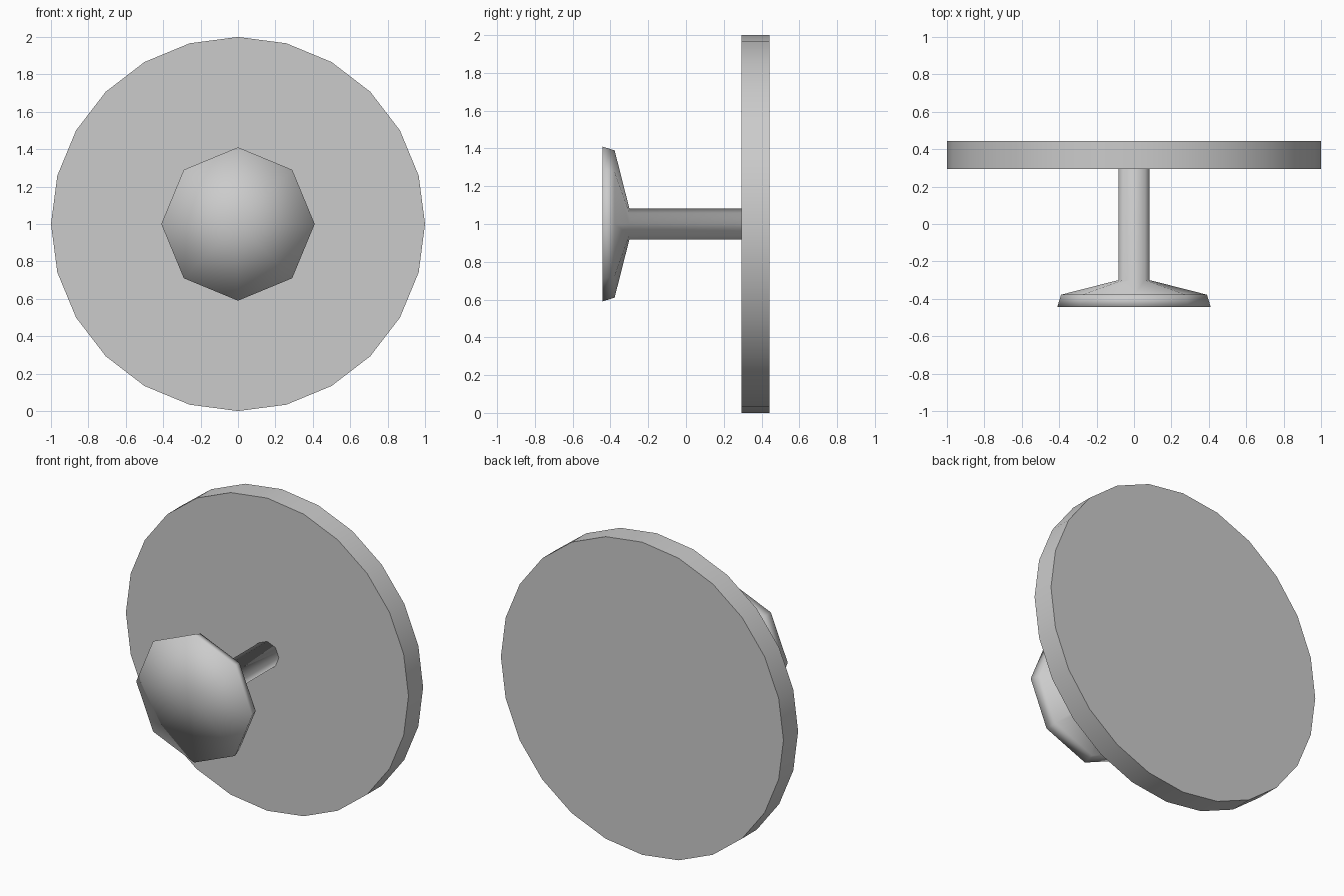
import bpy, bmesh, math

if "Cube" in bpy.data.objects:
    bpy.data.objects.remove(bpy.data.objects["Cube"])


def lathe(name, profile, sides):
    """Revolve (radius, y) points around the y axis at z = 1; radius 0 makes a pole."""
    bm = bmesh.new()
    rings = []
    for r, y in profile:
        n = sides if r > 0 else 1
        rings.append([bm.verts.new((r * math.sin(2 * math.pi * i / sides), y,
                                    1 + r * math.cos(2 * math.pi * i / sides)))
                      for i in range(n)])
    for a, b in zip(rings, rings[1:]):
        for i in range(sides):
            j = (i + 1) % sides
            if len(a) == 1:
                bm.faces.new((a[0], b[i], b[j]))
            else:
                bm.faces.new((a[i], b[i], b[j], a[j]))
    # close any open end with a flat cap
    for ring in (rings[0], rings[-1]):
        if len(ring) > 1:
            bm.faces.new(ring)
    bmesh.ops.recalc_face_normals(bm, faces=bm.faces)
    mesh = bpy.data.meshes.new(name)
    bm.to_mesh(mesh)
    bm.free()
    obj = bpy.data.objects.new(name, mesh)
    bpy.context.collection.objects.link(obj)
    bpy.ops.object.select_all(action='DESELECT')
    obj.select_set(True)
    bpy.context.view_layer.objects.active = obj
    return obj


# Large disc: smooth rim, crisp flat faces
lathe("disc", [(1.0, 0.295), (1.0, 0.443)], 24)
bpy.ops.object.shade_smooth_by_angle(angle=math.radians(40))

# Eight-sided knob flaring out from its stem, fully smooth shaded
lathe("knob_and_stem", [(0, -0.443), (0.41, -0.443), (0.39, -0.378),
                        (0.083, -0.30), (0.083, 0.295)], 8)
bpy.ops.object.shade_smooth()
